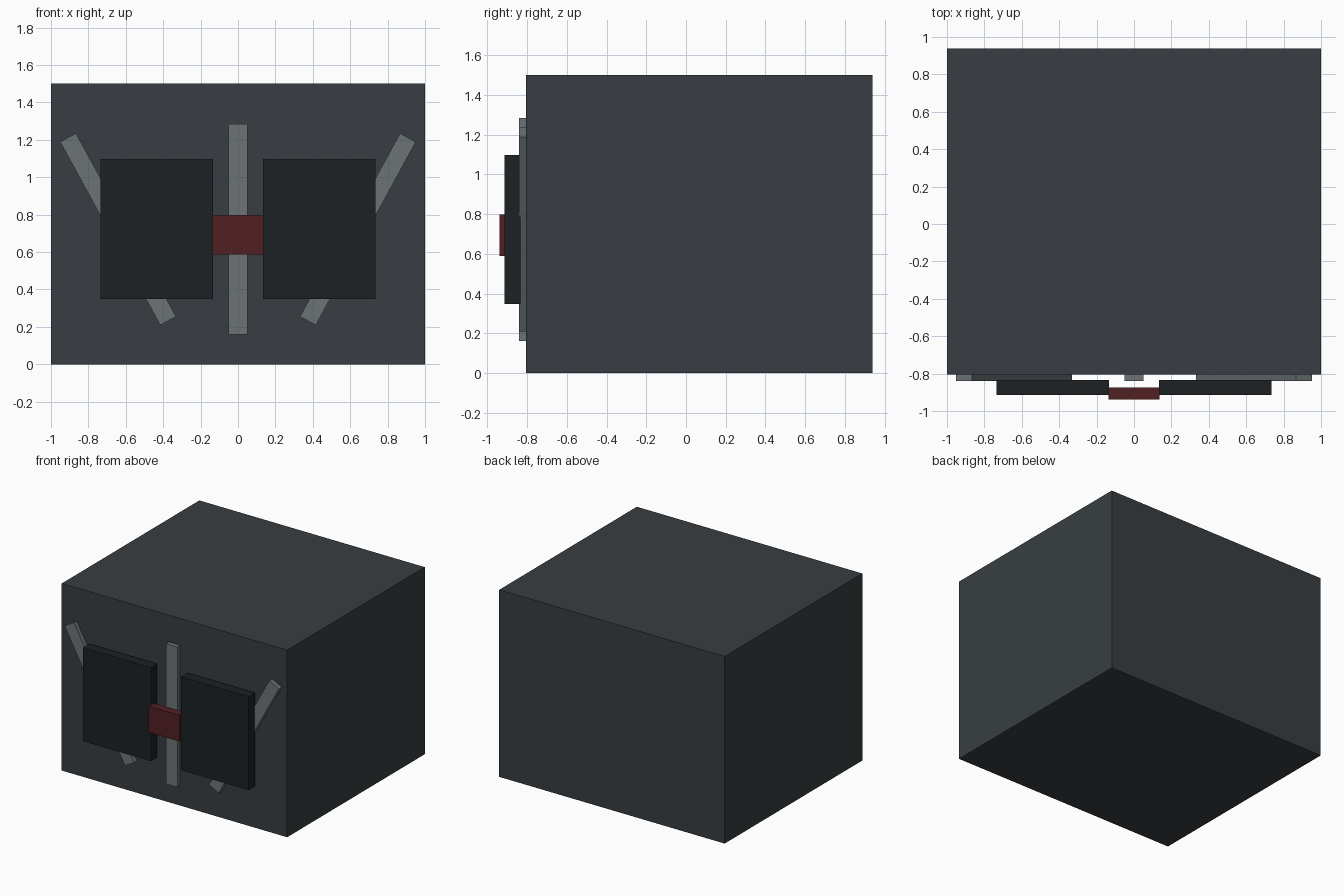
import bpy
import math

if "Cube" in bpy.data.objects:
    bpy.data.objects.remove(bpy.data.objects["Cube"])


def material(name, rgb):
    m = bpy.data.materials.new(name)
    m.diffuse_color = (*rgb, 1)
    m.use_nodes = True
    m.node_tree.nodes["Principled BSDF"].inputs["Base Color"].default_value = m.diffuse_color
    return m


def box(name, x, y, z, mat, tilt=0.0):
    """Box from (min, max) ranges, optionally tilted in the front plane."""
    ranges = (x, y, z)
    bpy.ops.mesh.primitive_cube_add(
        size=1, location=[(a + b) / 2 for a, b in ranges])
    ob = bpy.context.object
    ob.name = name
    ob.scale = [b - a for a, b in ranges]
    bpy.ops.object.transform_apply(location=False, rotation=False, scale=True)
    ob.rotation_euler.y = tilt
    ob.data.materials.append(mat)
    return ob


body_mat = material("dark_grey", (0.04, 0.048, 0.054))
bar_mat = material("light_grey", (0.15, 0.175, 0.18))
panel_mat = material("near_black", (0.012, 0.015, 0.017))
red_mat = material("dark_red", (0.085, 0.014, 0.016))

# main block
box("body", (-1, 1), (-0.805, 0.938), (0, 1.5), body_mat)

# upright bar on the front
box("centre_bar", (-0.05, 0.05), (-0.84, -0.79), (0.16, 1.284), bar_mat)

for side, s in (("left", -1), ("right", 1)):
    # slanted bars leaning outward
    cx = s * 0.641
    box(side + "_bar", (cx - 0.048, cx + 0.048), (-0.84, -0.79),
        (0.164, 1.28), bar_mat, s * math.radians(28.65))
    # dark front panels
    box(side + "_panel", sorted((s * 0.134, s * 0.735)), (-0.914, -0.833),
        (0.348, 1.098), panel_mat)

# red connector between the panels
box("bridge", (-0.136, 0.136), (-0.938, -0.873), (0.588, 0.798), red_mat)
